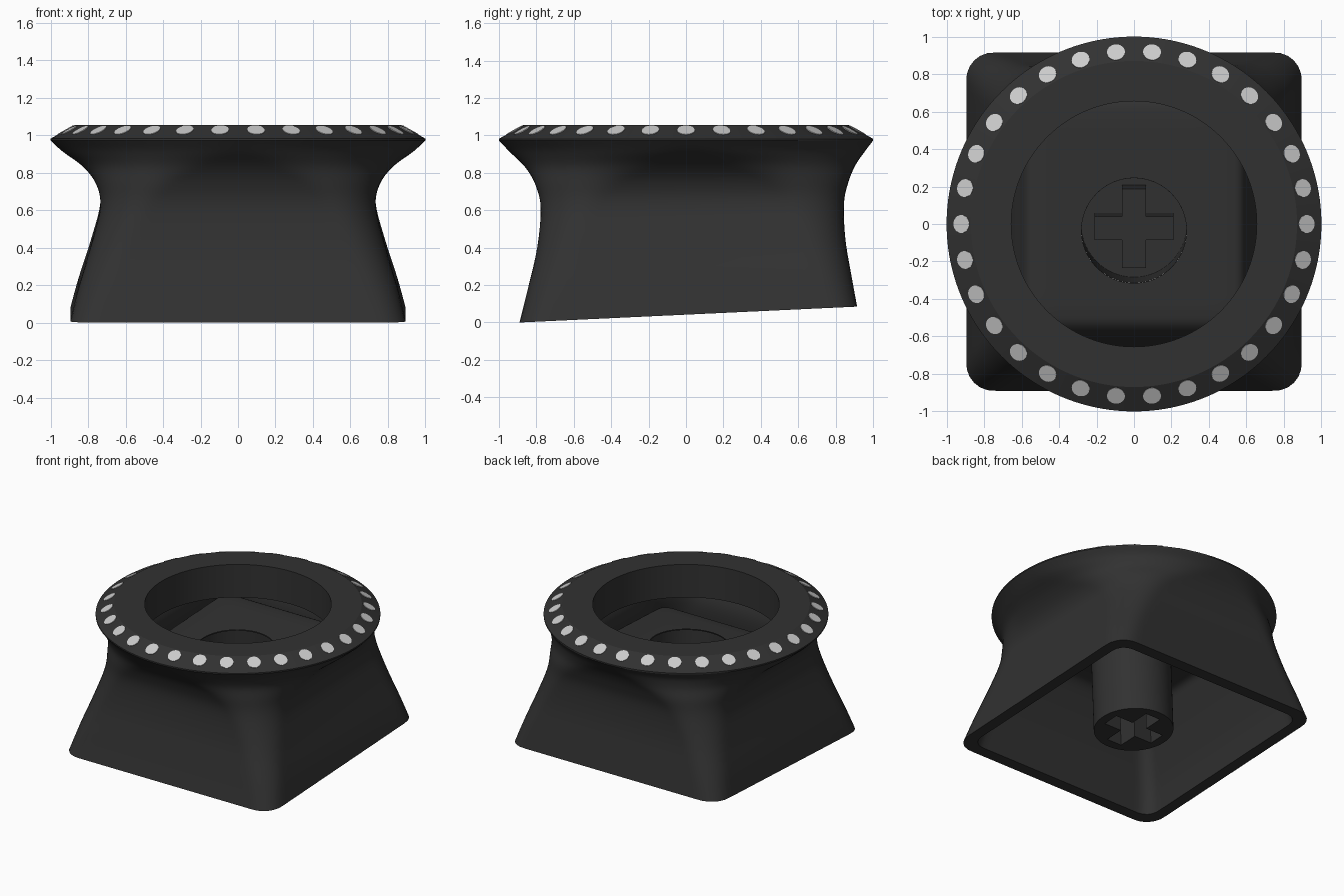
import bpy, bmesh, math
from mathutils import Matrix, Vector

if "Cube" in bpy.data.objects:
    bpy.data.objects.remove(bpy.data.objects["Cube"])

TILT = 0.047          # slope of the base towards the back
SEG = 192


def material(name, v):
    m = bpy.data.materials.new(name)
    m.diffuse_color = (v, v, v, 1)
    m.use_nodes = True
    m.node_tree.nodes["Principled BSDF"].inputs["Base Color"].default_value = m.diffuse_color
    return m


def finish(bm, name, mat, angle=28):
    bmesh.ops.recalc_face_normals(bm, faces=bm.faces[:])
    me = bpy.data.meshes.new(name)
    bm.to_mesh(me)
    bm.free()
    ob = bpy.data.objects.new(name, me)
    bpy.context.collection.objects.link(ob)
    me.materials.append(mat)
    bpy.ops.object.select_all(action='DESELECT')
    ob.select_set(True)
    bpy.context.view_layer.objects.active = ob
    bpy.ops.object.shade_smooth_by_angle(angle=math.radians(angle))
    return ob


def unit_section(a, k):
    """Point on a unit rounded square with corner radius k (1 = circle)."""
    c, s = math.cos(a), math.sin(a)
    hi, lo = max(abs(c), abs(s)), min(abs(c), abs(s))
    if lo / hi <= 1 - k:
        t = 1 / hi
    else:
        q = 1 - k
        b = q * (hi + lo)
        t = b + math.sqrt(max(0, b * b - 2 * q * q + k * k))
    return t * c, t * s


def ring(bm, level):
    hx, y0, y1, z, k, tilt = level
    out = []
    for i in range(SEG):
        u, v = unit_section(2 * math.pi * i / SEG, k)
        y = (y0 + y1) / 2 + v * (y1 - y0) / 2
        out.append(bm.verts.new((u * hx, y, z + tilt * (y + 0.89))))
    return out


def spline(pts, n):
    """Catmull-Rom through the level rows."""
    res = []
    for i in range(len(pts) - 1):
        p = [pts[max(i - 1, 0)], pts[i], pts[i + 1], pts[min(i + 2, len(pts) - 1)]]
        for j in range(n):
            t = j / n
            res.append(tuple(0.5 * (2 * b + (c - a) * t + (2 * a - 5 * b + 4 * c - d) * t * t
                                    + (3 * b - a - 3 * c + d) * t ** 3) for a, b, c, d in zip(*p)))
    return res + [pts[-1]]


dark = material("dark_plastic", 0.031)
white = material("white_inlay", 0.75)

# Cap: hole wall, collar, flared outside, base lip, inner cavity, ceiling
collar = [(r, -r, r, z, 1, 0) for r, z in
          ((0.655, 0.80), (0.655, 1.055), (0.87, 1.055), (1.0, 0.982))]
outer = [(1.0, -1.0, 1.0, 0.972, 1.0),
         (0.935, -0.94, 0.957, 0.91, 0.95),
         (0.83, -0.86, 0.907, 0.83, 0.76),
         (0.758, -0.805, 0.87, 0.735, 0.52),
         (0.735, -0.777, 0.845, 0.61, 0.36),
         (0.785, -0.795, 0.852, 0.40, 0.26),
         (0.85, -0.845, 0.885, 0.18, 0.2),
         (0.895, -0.89, 0.915, 0.0, 0.16)]
outer = [(*l[:5], TILT * (1 - l[3] / 0.972)) for l in outer]
inner = [(0.81, -0.805, 0.83, 0.0, 0.12, TILT),
         (0.77, -0.76, 0.80, 0.18, 0.12, TILT),
         (0.69, -0.69, 0.76, 0.40, 0.12, TILT),
         (0.61, -0.60, 0.70, 0.59, 0.12, TILT),
         (0.57, -0.54, 0.655, 0.665, 0.12, TILT),
         (0.50, -0.47, 0.58, 0.682, 0.15, TILT),
         (0.42, -0.40, 0.50, 0.685, 0.25, TILT)]
ceiling = [(0.28, -0.315, 0.245, 0.685, 1, TILT)]

bm = bmesh.new()
rings = [ring(bm, l) for l in collar + spline(outer, 5) + spline(inner, 4) + ceiling]
for a, b in zip(rings, rings[1:]):
    for i in range(SEG):
        j = (i + 1) % SEG
        bm.faces.new((a[i], a[j], b[j], b[i]))
finish(bm, "cap_shell", dark)

# Stem: open-topped tube, its lower end cut by a deep cross-shaped socket
bm = bmesh.new()
N, R, H = 96, 0.28, 0.661
circ = [(R * math.cos(2 * math.pi * i / N), R * math.sin(2 * math.pi * i / N)) for i in range(N)]
w, L = 0.063, 0.212
quarter = [(L, -w), (L, w), (w, w)]
cross = []
for q in range(4):
    for x, y in quarter:
        v = Matrix.Rotation(q * math.pi / 2, 2) @ Vector((x, y))
        cross.append((v.x, v.y))


def tube(pts, z0, z1):
    lo = [bm.verts.new((x, y, z0)) for x, y in pts]
    hi = [bm.verts.new((x, y, z1)) for x, y in pts]
    n = len(pts)
    for i in range(n):
        j = (i + 1) % n
        bm.faces.new((lo[i], lo[j], hi[j], hi[i]))
    return [bm.edges.get((lo[i], lo[(i + 1) % n])) for i in range(n)], hi


rim_edges, _ = tube(circ, 0, H)
slot_edges, slot_top = tube(cross, 0, 0.42)
bm.faces.new(slot_top)
bmesh.ops.triangle_fill(bm, edges=rim_edges + slot_edges, use_beauty=True, normal=(0, 0, -1))
bm.transform(Matrix.Translation((0, -0.004, 0.062)) @ Matrix.Rotation(TILT, 4, 'X'))
finish(bm, "stem", dark)

# Ring of thirty white inlays nearly flush with the sloping collar
bm = bmesh.new()
slope = math.atan2(0.073, 0.13)
for i in range(30):
    m = (Matrix.Rotation(math.radians(12 * i), 4, 'Z')
         @ Matrix.Translation((0.919, 0, 1.0245))
         @ Matrix.Rotation(slope, 4, 'Y'))
    bmesh.ops.create_cone(bm, cap_ends=True, segments=24, radius1=0.048, radius2=0.048,
                          depth=0.012, matrix=m)
finish(bm, "rim_inlays", white)
